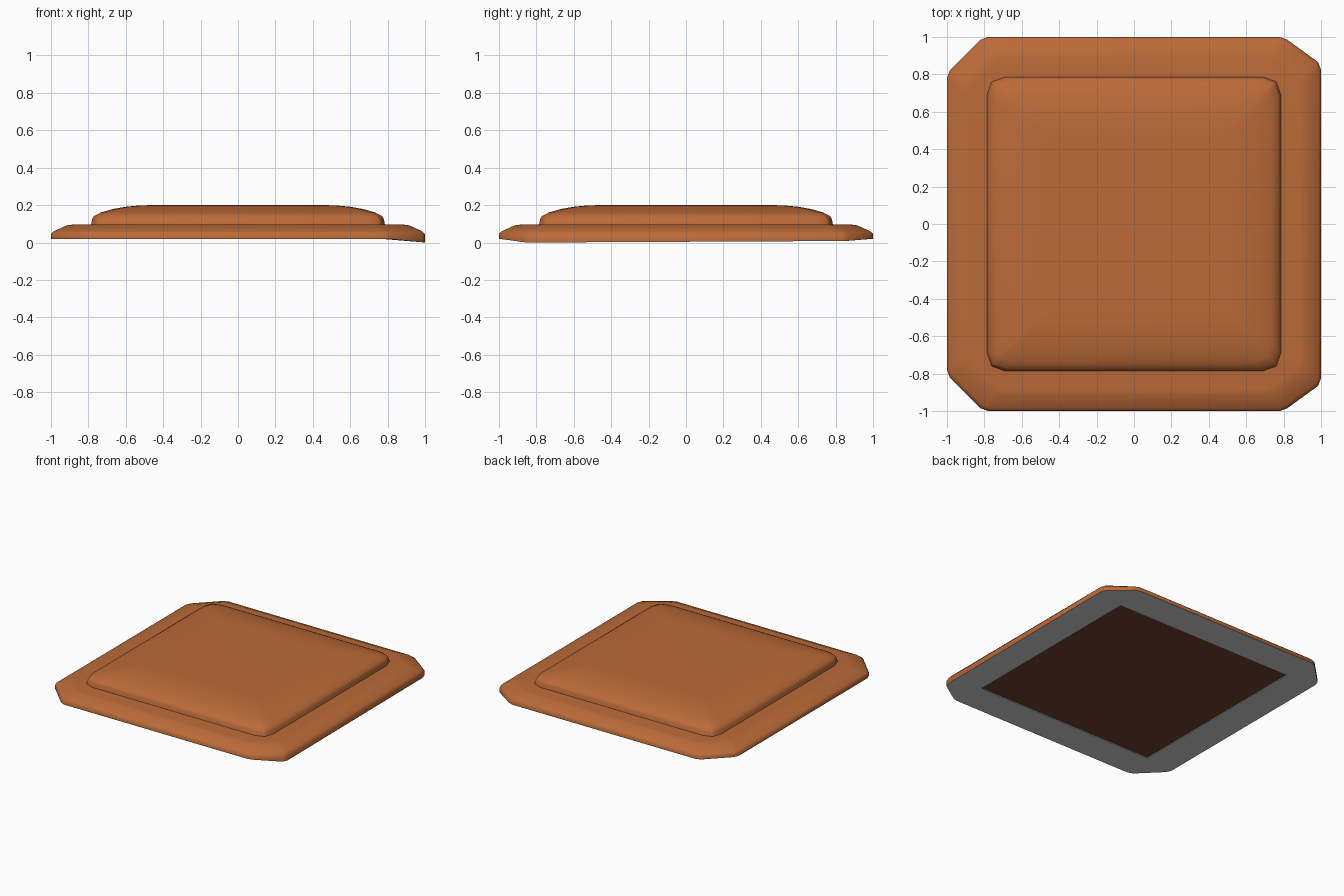
import bpy, bmesh

if "Cube" in bpy.data.objects:
    bpy.data.objects.remove(bpy.data.objects["Cube"])

def material(name, rgb):
    m = bpy.data.materials.new(name)
    m.diffuse_color = (*rgb, 1)
    m.use_nodes = True
    m.node_tree.nodes["Principled BSDF"].inputs["Base Color"].default_value = m.diffuse_color
    return m

BROWN = material("warm brown", (0.50, 0.146, 0.04))
GREY = material("grey", (0.63, 0.63, 0.63))
DARK = material("dark brown", (0.16, 0.05, 0.03))

def corners(half, pts):
    """Closed outline: corner points (first quadrant, anticlockwise) in all four corners."""
    out = [(x, y) for x, y in pts]
    out += [(-x, y) for x, y in reversed(pts)]
    out += [(-x, -y) for x, y in pts]
    out += [(x, -y) for x, y in reversed(pts)]
    return [(x * half, y * half) for x, y in out]

def loft(bm, rings):
    loops = [[bm.verts.new(p) for p in r] for r in rings]
    for a, b in zip(loops, loops[1:]):
        n = len(a)
        for i in range(n):
            bm.faces.new((a[i], a[(i + 1) % n], b[(i + 1) % n], b[i]))
    return loops

def finish(bm, name, mats, angle):
    me = bpy.data.meshes.new(name)
    bm.to_mesh(me)
    bm.free()
    ob = bpy.data.objects.new(name, me)
    bpy.context.collection.objects.link(ob)
    for m in mats:
        me.materials.append(m)
    bpy.ops.object.select_all(action='DESELECT')
    ob.select_set(True)
    bpy.context.view_layer.objects.active = ob
    bpy.ops.object.shade_smooth_by_angle(angle=angle)
    return ob

# Base plate: chamfered square rim, grey underside, shallow dark panel
def plate_ring(half, z, droop=0.0):
    ring = []
    for x, y in corners(half, [(1, .78), (.985, .82), (.82, .985), (.78, 1)]):
        if x > 0 and abs(x) > abs(y):          # right-hand corners are cut shallower
            y += 0.045 * half * (1 if y > 0 else -1)
        dz = droop * max(0, (x - .8) / .2) * (1 if y < 0 else .6)
        ring.append((x, y, z - dz))
    return ring

bm = bmesh.new()
loops = loft(bm, [plate_ring(1, .02, .02), plate_ring(1, .048, .006),
                  plate_ring(.985, .06), plate_ring(.915, .092), plate_ring(.89, .095)])
bm.faces.new(loops[-1])
# underside frame down to the square panel
s = .76
square = [bm.verts.new((x * s, y * s, .02)) for x, y in ((1, 1), (-1, 1), (-1, -1), (1, -1))]
rim = loops[0]
for c in range(4):
    q = rim[c * 4:c * 4 + 4]
    for i in range(3):
        bm.faces.new((q[i + 1], q[i], square[c])).material_index = 1
    d = (c + 1) % 4
    bm.faces.new((rim[d * 4], q[3], square[c], square[d])).material_index = 1
panel = bm.faces.new(square[::-1])
bm.normal_update()
rim_lip = bmesh.ops.inset_individual(bm, faces=[panel], thickness=.002, depth=-.005)["faces"]
for f in rim_lip:
    f.material_index = 1
panel.material_index = 2
bm.normal_update()
finish(bm, "base_plate", [BROWN, GREY, DARK], 1.1)

# Raised cushion with rounded shoulders
bm = bmesh.new()
profile = [(.787, .085), (.78, .125), (.772, .14), (.735, .16), (.67, .179),
           (.60, .191), (.53, .198), (.46, .2)]
rings = []
for h, z in profile:
    rings.append([(x, y, z) for x, y in
                  corners(h, [(1, .88), (.97, .965), (.965, .97), (.88, 1)])])
loops = loft(bm, rings)
bm.faces.new(loops[-1])
finish(bm, "raised_cushion", [BROWN], 1.1)
